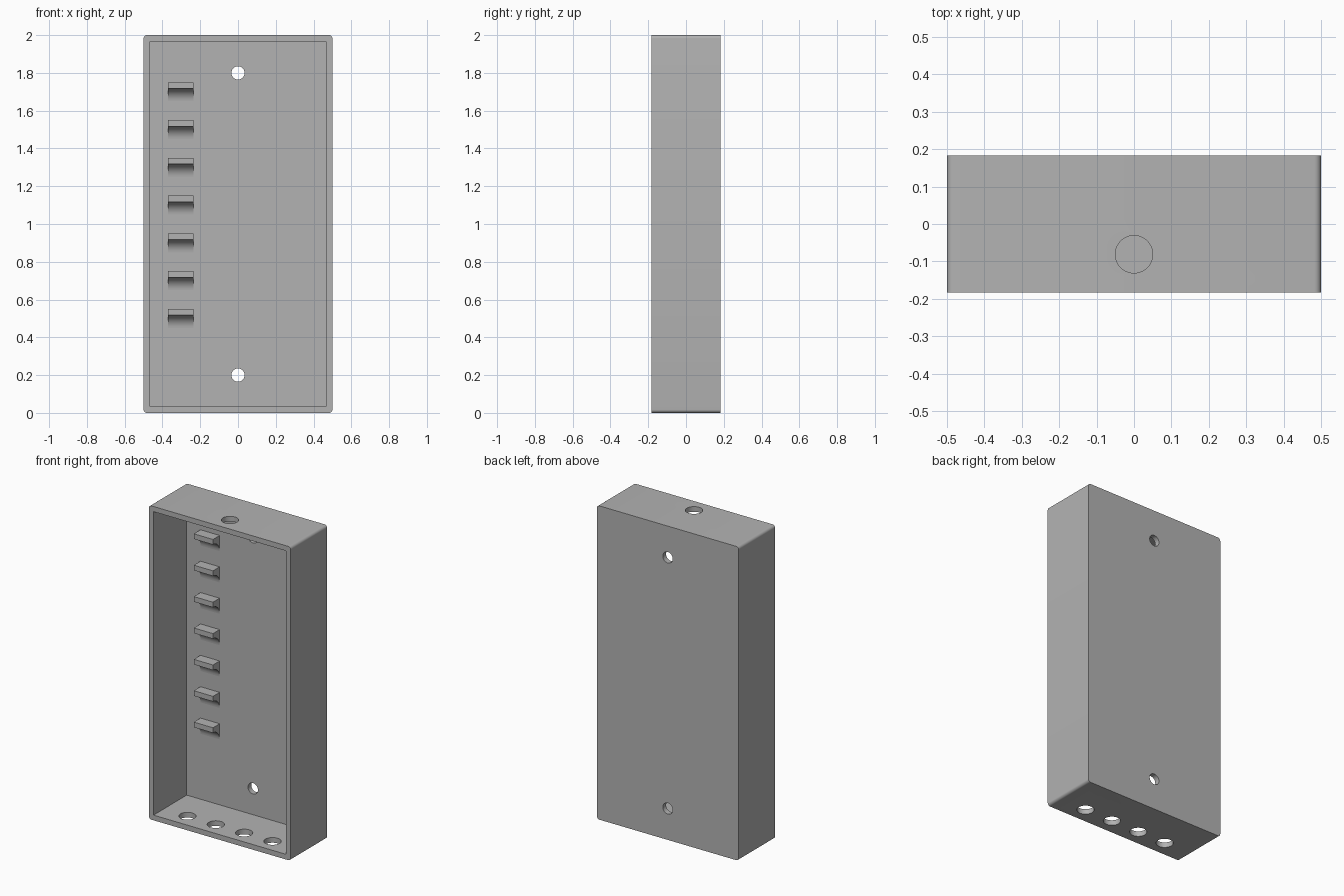
import bpy, bmesh, math
from mathutils import Matrix, Vector

cube = bpy.data.objects.get("Cube")
if cube:
    bpy.data.objects.remove(cube, do_unlink=True)

WIDTH, DEPTH, HEIGHT, WALL = 1.0, 0.367, 2.0, 0.033
FRONT, BACK = -DEPTH / 2, DEPTH / 2
INNER_BACK = BACK - WALL

grey = bpy.data.materials.new("plain grey")
grey.use_nodes = True
grey.diffuse_color = (0.45, 0.45, 0.45, 1)
grey.node_tree.nodes["Principled BSDF"].inputs["Base Color"].default_value = (0.45, 0.45, 0.45, 1)


def finish(name, bm):
    bmesh.ops.recalc_face_normals(bm, faces=bm.faces)
    mesh = bpy.data.meshes.new(name)
    bm.to_mesh(mesh)
    bm.free()
    mesh.materials.append(grey)
    obj = bpy.data.objects.new(name, mesh)
    bpy.context.collection.objects.link(obj)
    return obj


def box(name, low, high, corner=0):
    """Box between two corners, optionally rounding the edges that run along y."""
    low, high = Vector(low), Vector(high)
    bm = bmesh.new()
    bmesh.ops.create_cube(bm, size=1, matrix=Matrix.Translation((low + high) / 2)
                          @ Matrix.Diagonal((high - low).to_4d()))
    if corner:
        edges = [e for e in bm.edges
                 if abs(e.verts[0].co.y - e.verts[1].co.y) > DEPTH / 2]
        bmesh.ops.bevel(bm, geom=edges, offset=corner, segments=6,
                        profile=0.5, affect="EDGES")
    return finish(name, bm)


def drill(name, centre, radius, along_y=False):
    bm = bmesh.new()
    turn = Matrix.Rotation(math.pi / 2, 4, "X") if along_y else Matrix()
    bmesh.ops.create_cone(bm, cap_ends=True, segments=48, radius1=radius, radius2=radius,
                          depth=0.16, matrix=Matrix.Translation(centre) @ turn)
    return finish(name, bm)


def smooth(obj):
    bpy.ops.object.select_all(action="DESELECT")
    obj.select_set(True)
    bpy.context.view_layer.objects.active = obj
    bpy.ops.object.shade_smooth_by_angle(angle=math.radians(30))


# Open-fronted housing with rounded long corners
housing = box("housing", (-WIDTH / 2, FRONT, 0), (WIDTH / 2, BACK, HEIGHT), 0.018)

# Cavity, mounting holes in the back, cable holes in top and bottom
cutters = [box("cavity_cutter", (-WIDTH / 2 + WALL, FRONT - 0.1, WALL),
               (WIDTH / 2 - WALL, INNER_BACK, HEIGHT - WALL))]
for z in (0.2, 1.8):
    cutters.append(drill("mounting_hole_cutter", (0, BACK, z), 0.035, True))
cutters.append(drill("top_hole_cutter", (0, -0.081, HEIGHT), 0.05))
for i in range(4):
    cutters.append(drill("bottom_hole_cutter", (-0.3 + 0.2 * i, -0.081, 0), 0.05))

for cutter in cutters:
    mod = housing.modifiers.new("cut", "BOOLEAN")
    mod.operation = "DIFFERENCE"
    mod.solver = "EXACT"
    mod.object = cutter
bpy.context.view_layer.update()
cut_mesh = bpy.data.meshes.new_from_object(
    housing.evaluated_get(bpy.context.evaluated_depsgraph_get()))
housing.modifiers.clear()
housing.data = cut_mesh
for cutter in cutters:
    bpy.data.objects.remove(cutter, do_unlink=True)
smooth(housing)


def bracket(name, top):
    """Small ledge whose underside sweeps down into the back wall."""
    reach, lip, buried = 0.067, 0.033, 0.01
    left, right = -0.37, -0.235
    front = INNER_BACK - reach
    profile = [(INNER_BACK + buried, top), (front, top)]
    for i in range(13):
        a = math.pi / 2 * i / 12
        profile.append((front + reach * math.sin(a),
                        top - lip - reach * (1 - math.cos(a))))
    profile.append((INNER_BACK + buried, top - lip - reach))
    bm = bmesh.new()
    face = bm.faces.new([bm.verts.new((left, y, z)) for y, z in profile])
    side = bmesh.ops.extrude_face_region(bm, geom=[face])
    bmesh.ops.translate(bm, vec=(right - left, 0, 0),
                        verts=[v for v in side["geom"] if isinstance(v, bmesh.types.BMVert)])
    smooth(finish(name, bm))


# Column of ledges
for n in range(7):
    bracket(f"ledge_{n + 1}", 0.55 + 0.2 * n)
